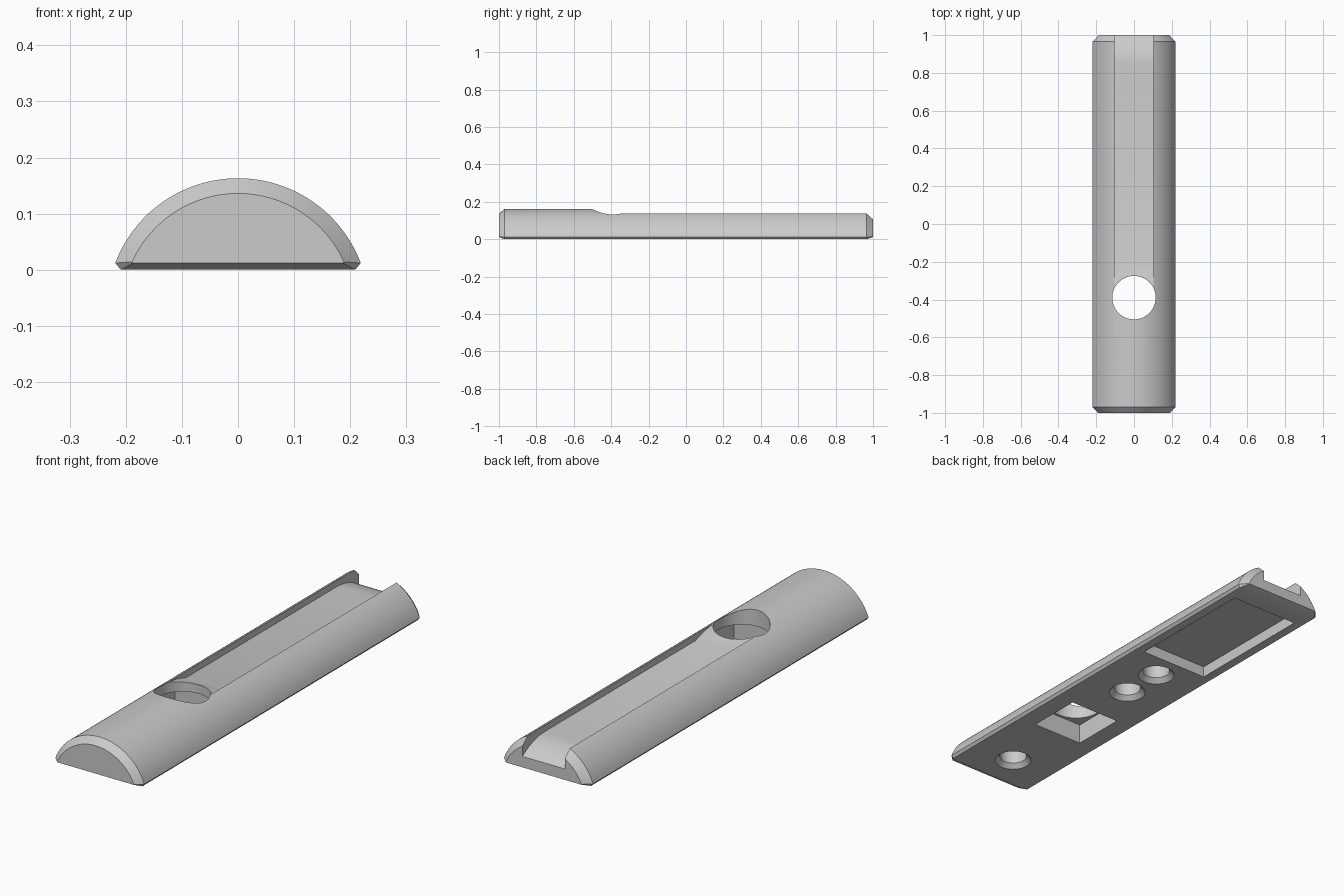
import bpy
import bmesh
import math
from mathutils import Matrix

cube = bpy.data.objects.get("Cube")
if cube:
    bpy.data.objects.remove(cube, do_unlink=True)

grey = bpy.data.materials.new("plain grey")
grey.use_nodes = True
colour = (0.6, 0.6, 0.6, 1)
grey.diffuse_color = colour
grey.node_tree.nodes["Principled BSDF"].inputs["Base Color"].default_value = colour

ARC_CENTRE = -0.071
STEPS = 48


def make_object(name, bm):
    bmesh.ops.recalc_face_normals(bm, faces=bm.faces)
    mesh = bpy.data.meshes.new(name)
    bm.to_mesh(mesh)
    bm.free()
    obj = bpy.data.objects.new(name, mesh)
    bpy.context.collection.objects.link(obj)
    mesh.materials.append(grey)
    return obj


def loft(name, rings):
    """Skin closed rings of equal length and cap both ends."""
    bm = bmesh.new()
    loops = [[bm.verts.new(p) for p in ring] for ring in rings]
    count = len(loops[0])
    for a, b in zip(loops, loops[1:]):
        for i in range(count):
            j = (i + 1) % count
            bm.faces.new((a[i], a[j], b[j], b[i]))
    bm.faces.new(loops[0])
    bm.faces.new(loops[-1])
    return make_object(name, bm)


def section(y, radius, low_x, low_z, arc_z):
    """Domed cross-section with a flat base."""
    start = math.asin((arc_z - ARC_CENTRE) / radius)
    ring = [(low_x, y, low_z)]
    for i in range(STEPS + 1):
        a = start + (math.pi - 2 * start) * i / STEPS
        ring.append((radius * math.cos(a), y, ARC_CENTRE + radius * math.sin(a)))
    ring.append((-low_x, y, low_z))
    return ring


def cone(name, y, z0, z1, r0, r1):
    bm = bmesh.new()
    bmesh.ops.create_cone(bm, cap_ends=True, segments=48, radius1=r0, radius2=r1,
                          depth=z1 - z0,
                          matrix=Matrix.Translation((0, y, (z0 + z1) / 2)))
    return make_object(name, bm)


def box(name, y0, y1, half, z0, z1):
    return loft(name, [[(-half, y, z0), (half, y, z0), (half, y, z1), (-half, y, z1)]
                       for y in (y0, y1)])


# Domed bar with chamfered ends
body = loft("domed_bar", [
    section(-1.0, 0.207, 0.187, 0.012, 0.014),
    section(-0.97, 0.234, 0.209, 0.0, 0.012),
    section(0.965, 0.234, 0.209, 0.0, 0.012),
    section(1.0, 0.205, 0.185, 0.012, 0.014),
])

# Channel along the top: ramp at the hole, flat floor, rounded fall at the back
floor = [(-0.345, 0.139), (-0.275, 0.129), (-0.215, 0.111)]
fall_start, fall_radius = 0.84, 0.28
for i in range(11):
    a = math.radians(40) * i / 10
    floor.append((fall_start + fall_radius * math.sin(a),
                  0.111 - fall_radius * (1 - math.cos(a))))
outline = floor + [(1.1, floor[-1][1]), (1.1, 0.3), (-0.345, 0.3)]
cutters = [loft("channel_cutter", [[(x, y, z) for y, z in outline]
                                   for x in (-0.104, 0.104)])]

# Through hole opening into a square pocket underneath
cutters.append(cone("through_hole_cutter", -0.39, 0.05, 0.4, 0.115, 0.115))
cutters.append(box("square_pocket_cutter", -0.515, -0.265, 0.125, -0.1, 0.09))

# Wide shallow recess underneath
cutters.append(box("shallow_recess_cutter", 0.27, 0.88, 0.168, -0.1, 0.05))

# Blind holes with bevelled mouths
for y in (-0.815, -0.045, 0.15):
    cutters.append(cone("blind_hole_cutter", y, -0.1, 0.085, 0.058, 0.058))
    cutters.append(cone("hole_mouth_cutter", y, -0.02, 0.02, 0.098, 0.058))

bpy.ops.object.select_all(action="DESELECT")
bpy.context.view_layer.objects.active = body
body.select_set(True)
for cutter in cutters:
    cutter.hide_render = True
    mod = body.modifiers.new(cutter.name, "BOOLEAN")
    mod.operation = "DIFFERENCE"
    mod.solver = "EXACT"
    mod.object = cutter
    bpy.ops.object.modifier_apply(modifier=mod.name)
    bpy.data.objects.remove(cutter, do_unlink=True)

bpy.ops.object.shade_smooth_by_angle(angle=math.radians(20))
